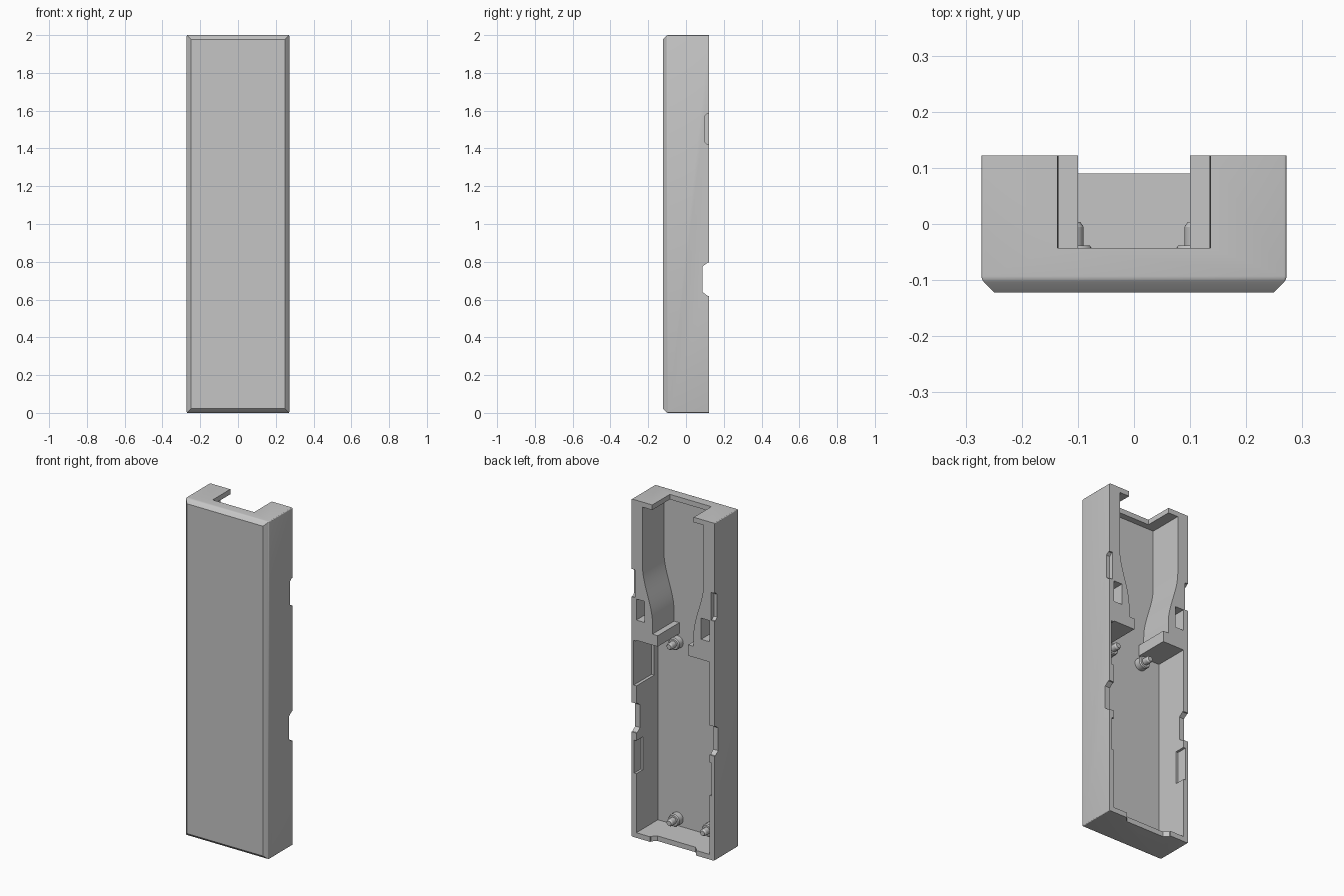
import bpy, bmesh, math

old = bpy.data.objects.get("Cube")
if old:
    bpy.data.objects.remove(old, do_unlink=True)

W, D, H = 0.272, 0.122, 2.0      # half width, half depth, height
FLOOR = -0.08                    # inner face of the front panel

grey = bpy.data.materials.new("plain grey")
grey.use_nodes = True
grey.diffuse_color = (0.56, 0.56, 0.56, 1)
grey.node_tree.nodes["Principled BSDF"].inputs["Base Color"].default_value = grey.diffuse_color


def new_object(name, bm):
    bmesh.ops.recalc_face_normals(bm, faces=bm.faces)
    mesh = bpy.data.meshes.new(name)
    bm.to_mesh(mesh)
    bm.free()
    mesh.materials.append(grey)
    ob = bpy.data.objects.new(name, mesh)
    bpy.context.collection.objects.link(ob)
    return ob


def prism(name, points, axis, lo, hi):
    """Extrude a flat outline along x, y or z."""
    place = {"x": lambda a, b, d: (d, a, b),
             "y": lambda a, b, d: (a, d, b),
             "z": lambda a, b, d: (a, b, d)}[axis]
    bm = bmesh.new()
    ends = [[bm.verts.new(place(a, b, d)) for a, b in points] for d in (lo, hi)]
    bm.faces.new(ends[0])
    bm.faces.new(ends[1])
    n = len(points)
    for i in range(n):
        j = (i + 1) % n
        bm.faces.new((ends[0][i], ends[0][j], ends[1][j], ends[1][i]))
    return new_object(name, bm)


def box(name, x, y, z):
    outline = [(x[0], z[0]), (x[1], z[0]), (x[1], z[1]), (x[0], z[1])]
    return prism(name, outline, "y", *y)


def notch(name, y, z0, z1, x0, x1, c=0.02):
    """Cut in the back rim with chamfered inner corners."""
    outline = [(0.2, z0), (D - 0.008, z0), (y, z0 + c), (y, z1 - c), (D - 0.008, z1), (0.2, z1)]
    return prism(name, outline, "x", x0, x1)


def mirrored(half):
    """Close a half outline across x = 0."""
    return half + [(-x, b) for x, b in reversed(half)]


def span(side, a, b):
    return sorted((side * a, side * b))


# Outer case: chamfered front border, softened edges
bm = bmesh.new()
bmesh.ops.create_cube(bm, size=1)
for v in bm.verts:
    v.co = (v.co.x * 2 * W, v.co.y * 2 * D, (v.co.z + 0.5) * H)
front = [e for e in bm.edges if all(v.co.y < 0 for v in e.verts)]
bmesh.ops.bevel(bm, geom=front, offset=0.023, segments=1, affect="EDGES")
soft = [e for e in bm.edges if -D + 0.01 < min(v.co.y for v in e.verts) < D - 0.01]
bmesh.ops.bevel(bm, geom=soft, offset=0.006, segments=3, profile=0.5, affect="EDGES")
case = new_object("case_shell", bm)

# Inner cavity: wide lower bay, stepped neck, curved channel to the top
half = [(0.24, 0.03), (0.24, 1.17), (0.10, 1.17), (0.10, 1.235), (0.1345, 1.235)]
steps = 12
for i in range(steps + 1):
    t = i / steps
    half.append((0.1345 + 0.0655 * (3 * t * t - 2 * t ** 3), 1.30 + 0.32 * t))
half.append((0.20, 1.97))
cutters = [prism("cavity_cutter", mirrored(half), "y", FLOOR, 0.3)]

# Top opening, bottom rim notch, and the rim notch across both side walls
cutters.append(box("top_opening_cutter", (-0.136, 0.136), (-0.043, 0.3), (1.9, 2.1)))
cutters.append(prism("bottom_notch_cutter",
                     mirrored([(0.15, 0.3), (0.15, 0.115), (0.125, 0.09)]), "z", -0.1, 0.1))
cutters.append(notch("side_notch_cutter", 0.087, 0.62, 0.795, -0.4, 0.4))

# Recesses repeated on both sides
for s in (-1, 1):
    cutters.append(notch("grip_recess_cutter", 0.097, 1.42, 1.585, *span(s, W - 0.022, 0.4), c=0.015))
    cutters.append(box("catch_pocket_cutter", span(s, 0.185, 0.24), (0.04, 0.3), (1.29, 1.415)))
    cutters.append(box("rim_slot_cutter", span(s, 0.22, 0.254), (0.06, 0.3), (0.38, 0.575)))

# Shallow pocket inside the left wall only
cutters.append(box("wall_pocket_cutter", (0.22, 0.258), (-0.045, 0.3), (0.90, 1.165)))

for c in cutters:
    c.hide_render = True
    m = case.modifiers.new(c.name, "BOOLEAN")
    m.operation, m.solver, m.object = "DIFFERENCE", "EXACT", c

# Bake the cuts and drop the cutters
bpy.context.view_layer.update()
graph = bpy.context.evaluated_depsgraph_get()
baked = bpy.data.meshes.new_from_object(case.evaluated_get(graph))
case.modifiers.clear()
case.data = baked
for c in cutters:
    bpy.data.objects.remove(c, do_unlink=True)


# Locating pegs: wide collar, rounded narrow tip, turned around the y axis
def peg(name, x, z):
    profile = [(0.036, FLOOR - 0.01), (0.036, -0.045), (0.031, -0.038), (0.02, -0.038),
               (0.02, -0.005), (0.014, 0.004)]
    n = 24
    bm = bmesh.new()
    rings = []
    for r, y in profile:
        rings.append([bm.verts.new((x + r * math.cos(2 * math.pi * k / n), y,
                                    z + r * math.sin(2 * math.pi * k / n))) for k in range(n)])
    for a, b in zip(rings, rings[1:]):
        for k in range(n):
            j = (k + 1) % n
            bm.faces.new((a[k], a[j], b[j], b[k]))
    bm.faces.new(rings[0])
    bm.faces.new(rings[-1])
    return new_object(name, bm)


parts = [case]
for side, x in (("left", 0.11), ("right", -0.11)):
    for level, z in (("upper", 1.12), ("lower", 0.075)):
        parts.append(peg(f"{level}_{side}_peg", x, z))

# Smooth the rounded areas, keep real edges crisp
for ob in bpy.context.selected_objects:
    ob.select_set(False)
for ob in parts:
    ob.select_set(True)
bpy.context.view_layer.objects.active = case
bpy.ops.object.shade_smooth_by_angle(angle=math.radians(25))
